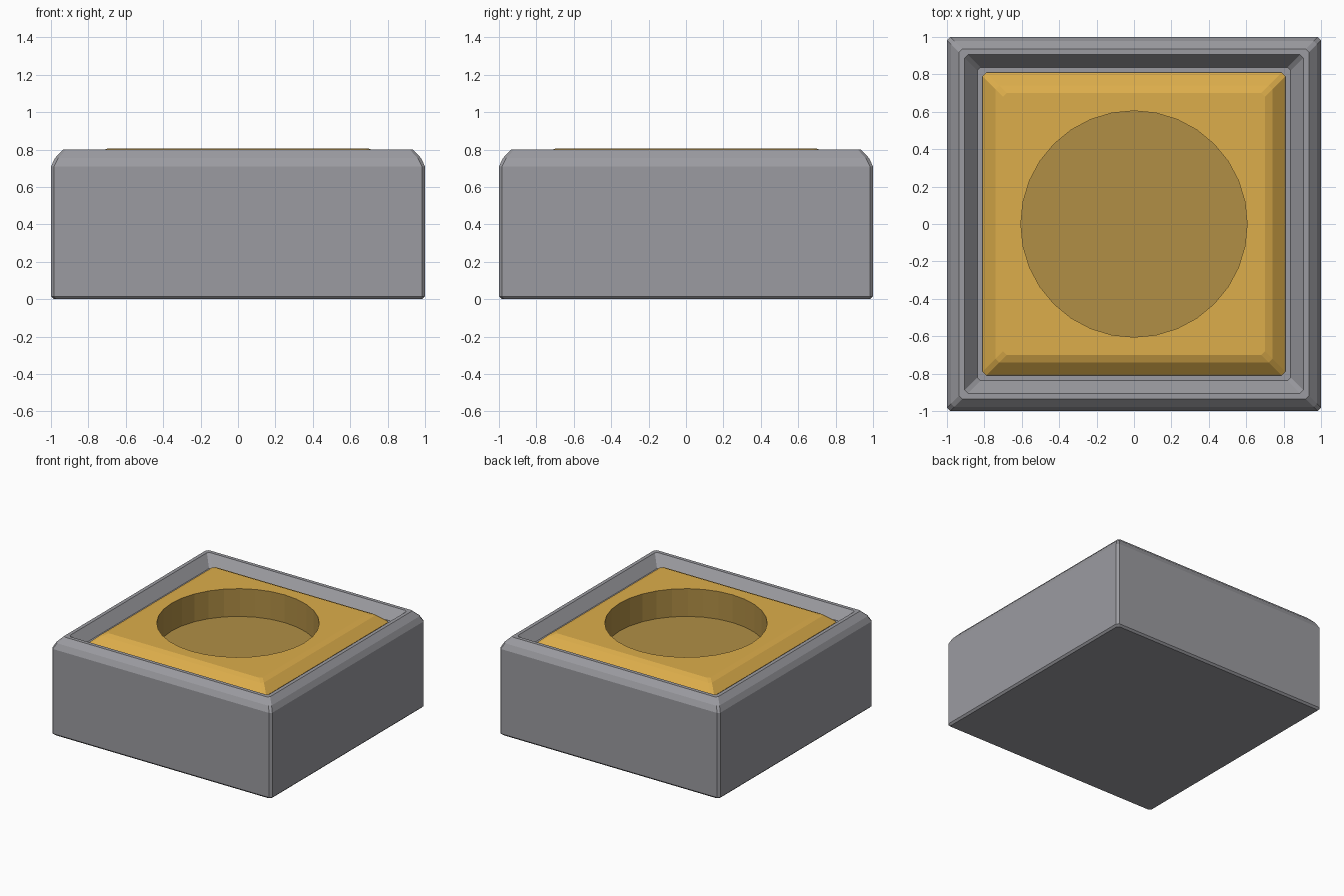
import bpy, bmesh, math

if "Cube" in bpy.data.objects:
    bpy.data.objects.remove(bpy.data.objects["Cube"])


def material(name, rgb):
    m = bpy.data.materials.new(name)
    m.diffuse_color = (*rgb, 1)
    m.use_nodes = True
    m.node_tree.nodes["Principled BSDF"].inputs["Base Color"].default_value = m.diffuse_color
    return m


grey = material("grey", (0.33, 0.33, 0.355))
gold = material("gold", (0.72, 0.42, 0.07))
dark_gold = material("dark gold", (0.44, 0.275, 0.06))


def square_ring(bm, h, z, c):
    # square outline of half width h with corners cut by c
    pts = [(h, -h + c), (h, h - c), (h - c, h), (-h + c, h),
           (-h, h - c), (-h, -h + c), (-h + c, -h), (h - c, -h)]
    return [bm.verts.new((x, y, z)) for x, y in pts]


def circle_ring(bm, r, z, n=32):
    return [bm.verts.new((r * math.cos(2 * math.pi * i / n),
                          r * math.sin(2 * math.pi * i / n), z)) for i in range(n)]


def skin(bm, a, b, mat=0):
    n = len(a)
    for i in range(n):
        j = (i + 1) % n
        bm.faces.new((a[i], a[j], b[j], b[i])).material_index = mat


def loop_edges(bm, ring):
    return [bm.edges.get((ring[i - 1], ring[i])) for i in range(len(ring))]


def finish(bm, name, mats):
    bmesh.ops.recalc_face_normals(bm, faces=bm.faces[:])
    me = bpy.data.meshes.new(name)
    bm.to_mesh(me)
    bm.free()
    for m in mats:
        me.materials.append(m)
    ob = bpy.data.objects.new(name, me)
    bpy.context.collection.objects.link(ob)
    return ob


# Grey housing: bevelled block with a shallow sloped recess in the top
bm = bmesh.new()
profile = [(0.985, 0), (1, 0.015), (1, 0.71), (0.978, 0.755), (0.935, 0.8),
           (0.905, 0.8), (0.838, 0.715)]
rings = [square_ring(bm, h, z, 0.017) for h, z in profile]
for a, b in zip(rings, rings[1:]):
    skin(bm, a, b)
bm.faces.new(rings[0])
bm.faces.new(rings[-1])
# the block is cut open under the hole: floor sits lower than the recess
finish_floor = bm.faces[:][-1]
bmesh.ops.delete(bm, geom=[finish_floor], context='FACES_ONLY')
inner = square_ring(bm, 0.80, 0.715, 0.017)
low = square_ring(bm, 0.80, 0.50, 0.017)
skin(bm, rings[-1], inner)
skin(bm, inner, low)
bm.faces.new(low)
finish(bm, "housing", [grey])

# Gold plate with bevelled rim and a round dark pocket
bm = bmesh.new()
profile = [(0.81, 0.51), (0.81, 0.725), (0.74, 0.788), (0.70, 0.805)]
rings = [square_ring(bm, h, z, 0.02) for h, z in profile]
for a, b in zip(rings, rings[1:]):
    skin(bm, a, b)
bm.faces.new(rings[0])
top = circle_ring(bm, 0.605, 0.805)
floor = circle_ring(bm, 0.605, 0.577)
skin(bm, top, floor, 1)
bm.faces.new(floor).material_index = 1
bmesh.ops.triangle_fill(bm, use_beauty=True, normal=(0, 0, 1),
                        edges=loop_edges(bm, rings[-1]) + loop_edges(bm, top))
finish(bm, "gold_plate", [gold, dark_gold])
